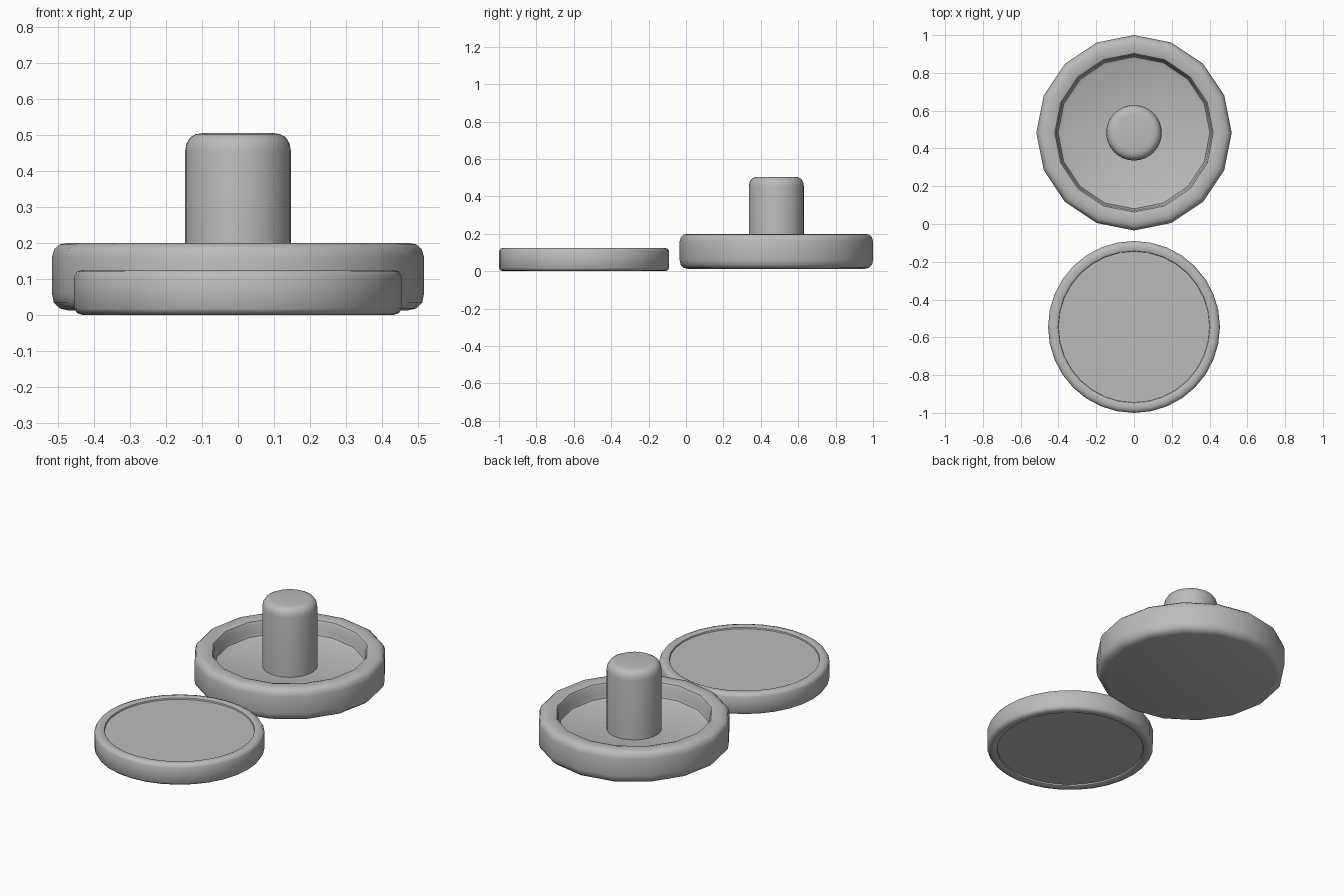
import bpy, bmesh, math

if "Cube" in bpy.data.objects:
    bpy.data.objects.remove(bpy.data.objects["Cube"])

grey = bpy.data.materials.new("plain grey")
grey.diffuse_color = (0.5, 0.5, 0.5, 1)
grey.use_nodes = True
grey.node_tree.nodes["Principled BSDF"].inputs["Base Color"].default_value = grey.diffuse_color


def lathe(name, profile, sides, centre_y, angle=40):
    """Revolve (radius, z) points, bottom to top, around a vertical axis; ends are capped."""
    bm = bmesh.new()
    rings = []
    for r, z in profile:
        rings.append([bm.verts.new((r * math.sin(2 * math.pi * i / sides),
                                    -r * math.cos(2 * math.pi * i / sides), z))
                      for i in range(sides)])
    for a, b in zip(rings, rings[1:]):
        for i in range(sides):
            j = (i + 1) % sides
            bm.faces.new((a[i], a[j], b[j], b[i]))
    bm.faces.new(rings[0][::-1])
    bm.faces.new(rings[-1])
    bmesh.ops.recalc_face_normals(bm, faces=bm.faces)
    mesh = bpy.data.meshes.new(name)
    bm.to_mesh(mesh)
    bm.free()
    mesh.materials.append(grey)
    ob = bpy.data.objects.new(name, mesh)
    ob.location.y = centre_y
    bpy.context.collection.objects.link(ob)
    bpy.ops.object.select_all(action='DESELECT')
    ob.select_set(True)
    bpy.context.view_layer.objects.active = ob
    bpy.ops.object.shade_smooth_by_angle(angle=math.radians(angle))
    return ob


# striker base: 16-sided dish with a rounded rim
lathe("striker_base", [
    (0.47, 0.012), (0.495, 0.018), (0.512, 0.035), (0.517, 0.06),
    (0.517, 0.16), (0.51, 0.183), (0.495, 0.196), (0.47, 0.2),
    (0.44, 0.2), (0.42, 0.194), (0.412, 0.18), (0.408, 0.13),
    (0.402, 0.113), (0.385, 0.105)], 16, 0.483)

# striker handle: upright knob with a rounded top
lathe("striker_handle", [
    (0.147, 0.09), (0.147, 0.455), (0.143, 0.477), (0.132, 0.494),
    (0.117, 0.502), (0.097, 0.505)], 32, 0.483)

# puck: flat disc with raised rims above and below
lathe("puck", [
    (0.400, 0.012), (0.402, 0.004), (0.41, 0.0), (0.432, 0.0), (0.447, 0.005),
    (0.455, 0.018), (0.455, 0.107), (0.447, 0.12), (0.432, 0.125),
    (0.41, 0.125), (0.402, 0.121), (0.400, 0.113)], 32, -0.545)
